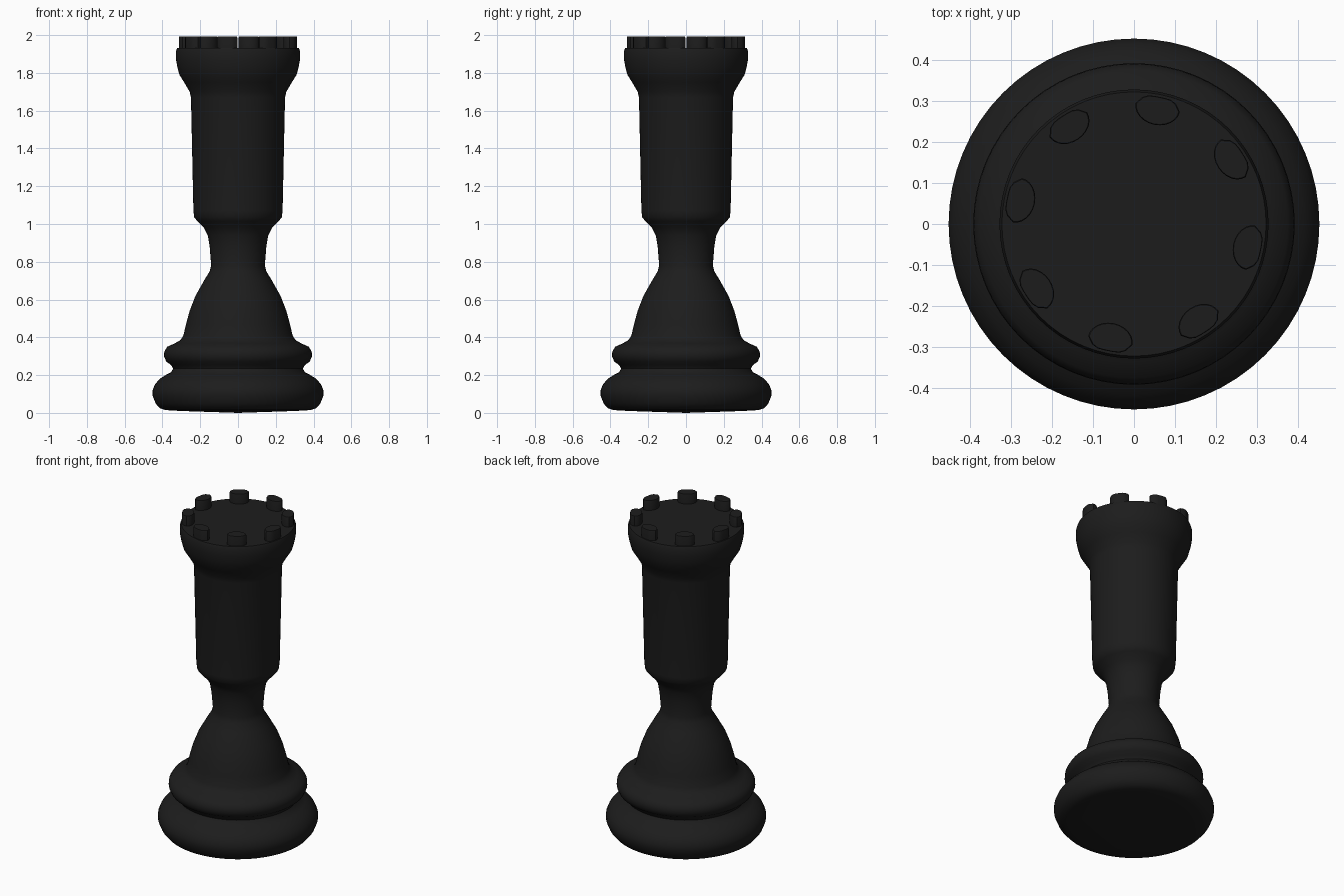
import bpy, bmesh, math

if "Cube" in bpy.data.objects:
    bpy.data.objects.remove(bpy.data.objects["Cube"])

black = bpy.data.materials.new("black")
black.diffuse_color = (0.012, 0.012, 0.012, 1)
black.use_nodes = True
black.node_tree.nodes["Principled BSDF"].inputs["Base Color"].default_value = black.diffuse_color


def finish(name, bm, angle):
    bmesh.ops.recalc_face_normals(bm, faces=bm.faces)
    mesh = bpy.data.meshes.new(name)
    bm.to_mesh(mesh)
    bm.free()
    obj = bpy.data.objects.new(name, mesh)
    bpy.context.collection.objects.link(obj)
    mesh.materials.append(black)
    bpy.ops.object.select_all(action='DESELECT')
    obj.select_set(True)
    bpy.context.view_layer.objects.active = obj
    bpy.ops.object.shade_smooth_by_angle(angle=math.radians(angle))
    return obj


def lathe(name, profile, steps=64):
    bm = bmesh.new()
    verts = [bm.verts.new((r, 0, z)) for r, z in profile]
    edges = [bm.edges.new(pair) for pair in zip(verts, verts[1:])]
    bmesh.ops.spin(bm, geom=verts + edges, cent=(0, 0, 0), axis=(0, 0, 1),
                   angle=math.tau, steps=steps)
    bmesh.ops.remove_doubles(bm, verts=bm.verts, dist=1e-4)
    return finish(name, bm, 45)


# Turned body: foot, ring, flared stem, shaft and crown
lathe("tower_body", [
    (0, 0.0), (0.30, 0.01), (0.385, 0.015), (0.415, 0.025), (0.436, 0.05),
    (0.452, 0.09), (0.452, 0.12), (0.44, 0.15), (0.415, 0.18), (0.38, 0.202),
    (0.355, 0.215), (0.343, 0.235), (0.355, 0.254), (0.38, 0.272),
    (0.392, 0.30), (0.39, 0.325), (0.375, 0.35), (0.335, 0.368),
    (0.305, 0.385), (0.289, 0.41), (0.275, 0.47), (0.256, 0.54),
    (0.225, 0.62), (0.18, 0.70), (0.15, 0.75), (0.142, 0.78), (0.15, 0.88),
    (0.16, 0.94), (0.18, 0.98), (0.215, 1.015), (0.232, 1.035),
    (0.236, 1.07), (0.249, 1.67), (0.256, 1.70), (0.285, 1.75),
    (0.31, 1.79), (0.321, 1.83), (0.328, 1.87), (0.328, 1.915),
    (0.322, 1.932), (0, 1.932)])

# Battlements: D-shaped blocks around the rim, round side inward
bm = bmesh.new()
for k in range(8):
    a = math.radians(78.5 + 45 * k)
    outline = []
    for i in range(13):
        t = math.pi * i / 12
        outline.append((0.29 - 0.043 * math.sin(t), 0.055 * math.cos(t)))
    for i in range(1, 8):
        s = -1 + i / 4
        outline.append((0.29 + 0.026 * (1 - s ** 4), 0.055 * s))

    def ring(scale, z):
        pts = []
        for x, y in outline:
            x, y = 0.285 + (x - 0.285) * scale, y * scale
            pts.append(bm.verts.new((x * math.cos(a) - y * math.sin(a),
                                     x * math.sin(a) + y * math.cos(a), z)))
        return pts

    rings = [ring(1, 1.92), ring(1, 1.987), ring(0.95, 1.993)]
    n = len(outline)
    for lo, hi in zip(rings, rings[1:]):
        for i in range(n):
            j = (i + 1) % n
            bm.faces.new((lo[i], lo[j], hi[j], hi[i]))
    bm.faces.new(rings[-1])
    bm.faces.new(rings[0][::-1])
finish("battlements", bm, 40)
